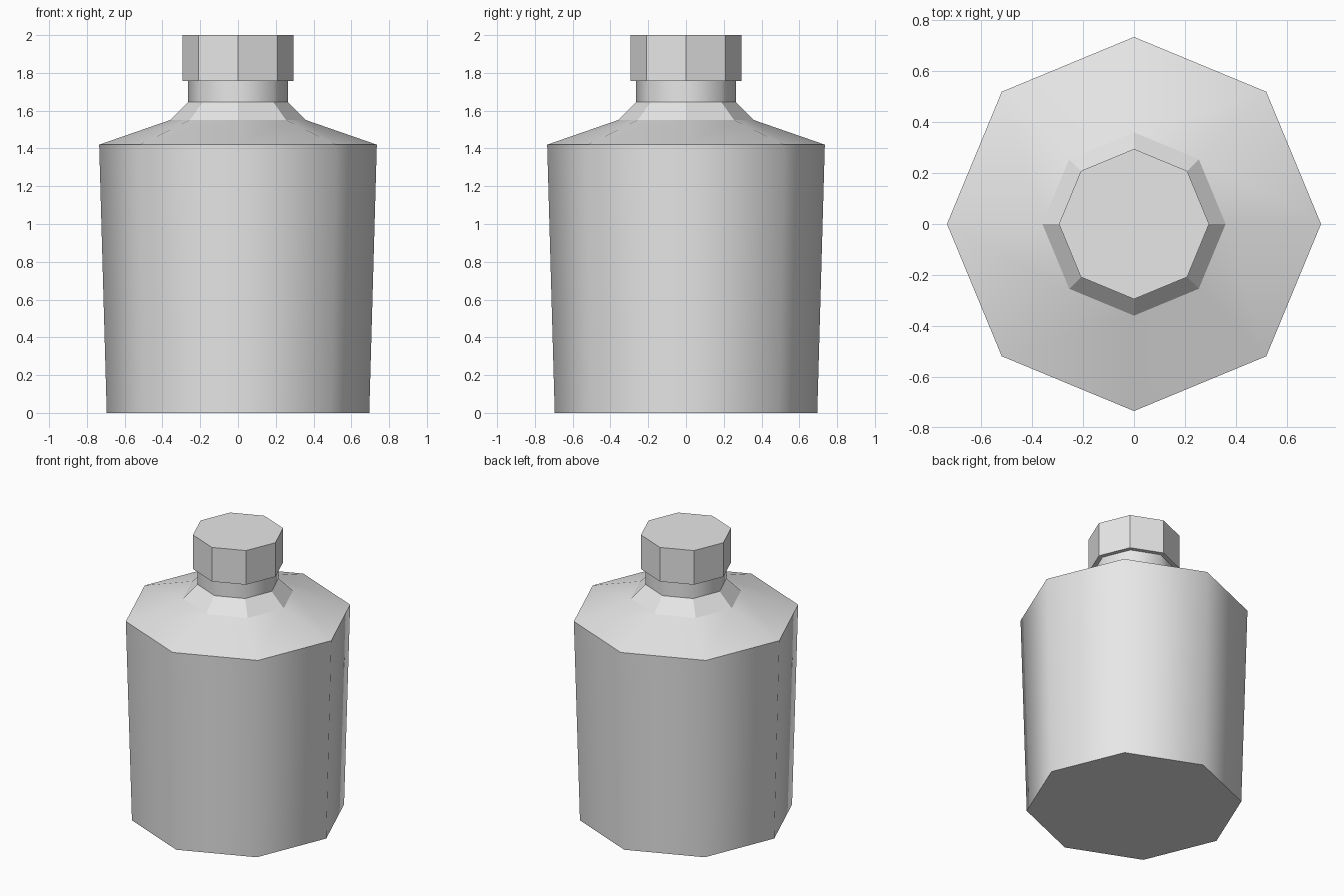
import bpy
import bmesh
from math import cos, sin, pi, radians

SIDES = 8

cube = bpy.data.objects.get("Cube")
if cube:
    bpy.data.objects.remove(cube, do_unlink=True)

grey = bpy.data.materials.new("plain grey")
grey.use_nodes = True
grey.diffuse_color = (0.8, 0.8, 0.8, 1)
grey.node_tree.nodes["Principled BSDF"].inputs["Base Color"].default_value = grey.diffuse_color


def octagonal_part(name, profile, bottom=False, top=False, smooth=False):
    """Skin a stack of (radius, height) octagons, corners on the axes."""
    bm = bmesh.new()
    rings = []
    for radius, z in profile:
        angles = [2 * pi * i / SIDES for i in range(SIDES)]
        rings.append([bm.verts.new((radius * cos(a), radius * sin(a), z)) for a in angles])
    for low, high in zip(rings, rings[1:]):
        for i in range(SIDES):
            j = (i + 1) % SIDES
            bm.faces.new((low[i], low[j], high[j], high[i]))
    if bottom:
        bm.faces.new(rings[0][::-1])
    if top:
        bm.faces.new(rings[-1])
    mesh = bpy.data.meshes.new(name)
    bm.to_mesh(mesh)
    bm.free()
    mesh.materials.append(grey)
    obj = bpy.data.objects.new(name, mesh)
    bpy.context.collection.objects.link(obj)
    if smooth:
        bpy.ops.object.select_all(action='DESELECT')
        obj.select_set(True)
        bpy.context.view_layer.objects.active = obj
        bpy.ops.object.shade_smooth_by_angle(angle=radians(50))
    return obj


# Tapered body with its sloping shoulder
octagonal_part("bottle_body", [(0.695, 0), (0.735, 1.42), (0.36, 1.55)],
               bottom=True, smooth=True)

# Faceted collar between shoulder and neck
octagonal_part("collar", [(0.36, 1.55), (0.265, 1.645)])

# Rounded-looking neck
octagonal_part("neck", [(0.265, 1.645), (0.265, 1.76)], smooth=True)

# Faceted screw cap
octagonal_part("cap", [(0.295, 1.757), (0.295, 2.0)], bottom=True, top=True)
